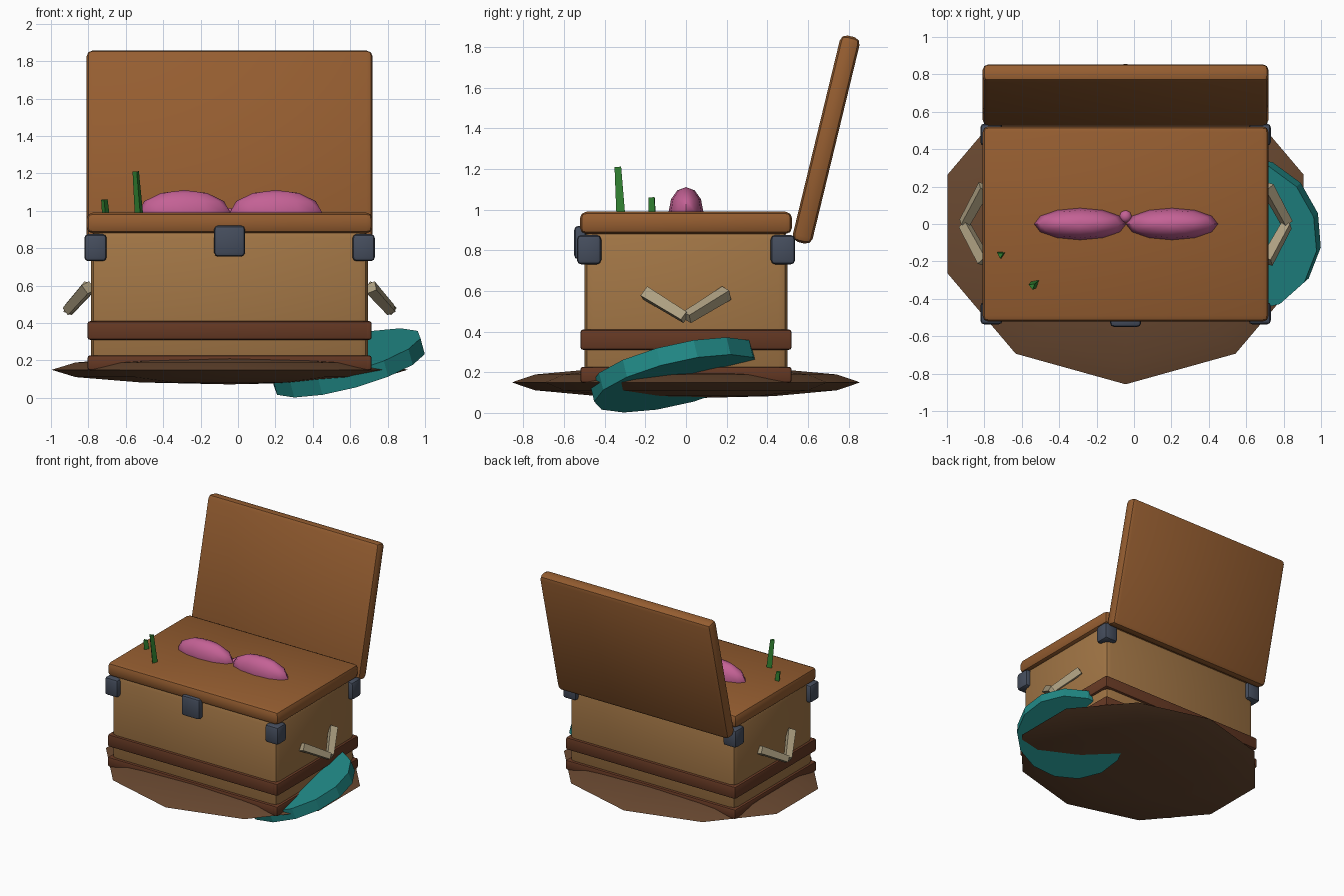
import bpy, bmesh, math
from mathutils import Vector, Matrix

if "Cube" in bpy.data.objects:
    bpy.data.objects.remove(bpy.data.objects["Cube"])

CX = -0.045  # chest centre line


def material(name, rgb):
    m = bpy.data.materials.new(name)
    m.diffuse_color = (*rgb, 1)
    m.use_nodes = True
    m.node_tree.nodes["Principled BSDF"].inputs["Base Color"].default_value = m.diffuse_color
    return m


WOOD = material("side_wood", (0.36, 0.18, 0.06))
LID = material("lid_wood", (0.30, 0.11, 0.03))
BAND = material("band_wood", (0.13, 0.04, 0.017))
SOIL = material("soil", (0.14, 0.065, 0.03))
IRON = material("iron", (0.06, 0.075, 0.11))
BONE = material("bone", (0.42, 0.35, 0.22))
PINK = material("pink", (0.55, 0.12, 0.30))
TEAL = material("teal", (0.015, 0.25, 0.24))
GREEN = material("green", (0.03, 0.22, 0.03))


def finish(bm, name, mat, smooth=0):
    bmesh.ops.recalc_face_normals(bm, faces=bm.faces)
    me = bpy.data.meshes.new(name)
    bm.to_mesh(me)
    bm.free()
    ob = bpy.data.objects.new(name, me)
    bpy.context.collection.objects.link(ob)
    me.materials.append(mat)
    if smooth:
        bpy.ops.object.select_all(action='DESELECT')
        ob.select_set(True)
        bpy.context.view_layer.objects.active = ob
        bpy.ops.object.shade_smooth_by_angle(angle=math.radians(smooth))
    return ob


def box(name, loc, size, mat, bevel=0.02, tilt=0):
    bm = bmesh.new()
    bmesh.ops.create_cube(bm, size=1, matrix=Matrix.Diagonal((*size, 1)))
    bmesh.ops.bevel(bm, geom=bm.edges[:], offset=bevel, segments=2,
                    profile=0.5, affect='EDGES')
    bm.transform(Matrix.Translation(loc) @ Matrix.Rotation(tilt, 4, 'X'))
    return finish(bm, name, mat, 35)


def ellipsoid(name, loc, radii, mat, u, v):
    bm = bmesh.new()
    bmesh.ops.create_uvsphere(bm, u_segments=u, v_segments=v, radius=1,
                              matrix=Matrix.Translation(loc) @ Matrix.Diagonal((*radii, 1)))
    return finish(bm, name, mat, 60)


def rod(name, a, b, r1, r2, sides, mat, spin=0):
    a, b = Vector(a), Vector(b)
    d = b - a
    bm = bmesh.new()
    bmesh.ops.create_cone(bm, cap_ends=True, segments=sides, radius1=r1, radius2=r2,
                          depth=d.length)
    bm.transform(Matrix.Translation((a + b) / 2) @ d.to_track_quat('Z', 'Y').to_matrix().to_4x4()
                 @ Matrix.Rotation(spin, 4, 'Z'))
    return finish(bm, name, mat)


# soil mound under the chest
ellipsoid("soil_mound", (CX, 0, 0.15), (1.0, 0.857, 0.078), SOIL, 10, 6)

# chest body, top panel and open lid
box("chest_body", (CX, 0, 0.53), (1.48, 1.0, 0.74), WOOD, 0.045)
box("top_panel", (CX, 0, 0.935), (1.53, 1.045, 0.11), LID, 0.033)
box("open_lid", (CX, 0.69, 1.345), (1.53, 0.1, 1.045), LID, 0.033, math.radians(-13.6))

# wooden bands round the body
for label, z, h in (("lower", 0.187, 0.08), ("upper", 0.36, 0.1)):
    for s in (-1, 1):
        box(label + "_band_long", (CX, s * 0.495, z), (1.50, 0.05, h), BAND, 0.014)
        box(label + "_band_short", (CX + s * 0.735, 0, z), (0.05, 1.04, h), BAND, 0.014)

# iron corners and latch
for sx in (-1, 1):
    for sy in (-1, 1):
        box("iron_corner", (CX + sx * 0.717, sy * 0.477, 0.803), (0.12, 0.12, 0.145), IRON, 0.022)
box("front_latch", (CX, -0.52, 0.838), (0.165, 0.06, 0.165), IRON, 0.02)

# bent side handles, two square rods each
for sx in (-1, 1):
    for sy in (-1, 1):
        rod("side_handle", (CX + sx * 0.755, sy * 0.2, 0.59), (CX + sx * 0.862, sy * 0.005, 0.47),
            0.04, 0.034, 4, BONE, math.radians(20))

# pink petals on top
for x in (-0.288, 0.203):
    ellipsoid("petal", (x, 0, 0.992), (0.246, 0.085, 0.119), PINK, 12, 6)
ellipsoid("small_bud", (CX, 0.04, 0.985), (0.035, 0.035, 0.03), PINK, 8, 6)

# green sprouts
rod("tall_sprout", (-0.525, -0.315, 0.95), (-0.545, -0.332, 1.21), 0.027, 0.02, 3, GREEN)
rod("short_sprout", (-0.705, -0.16, 0.95), (-0.715, -0.165, 1.06), 0.024, 0.02, 3, GREEN)

# tilted teal disc at the lower right
n = Vector((-0.27, -0.24, 1)).normalized()
c = Vector((0.585, -0.053, 0.187))
rod("teal_disc", c - n * 0.045, c + n * 0.045, 0.42, 0.42, 14, TEAL)
